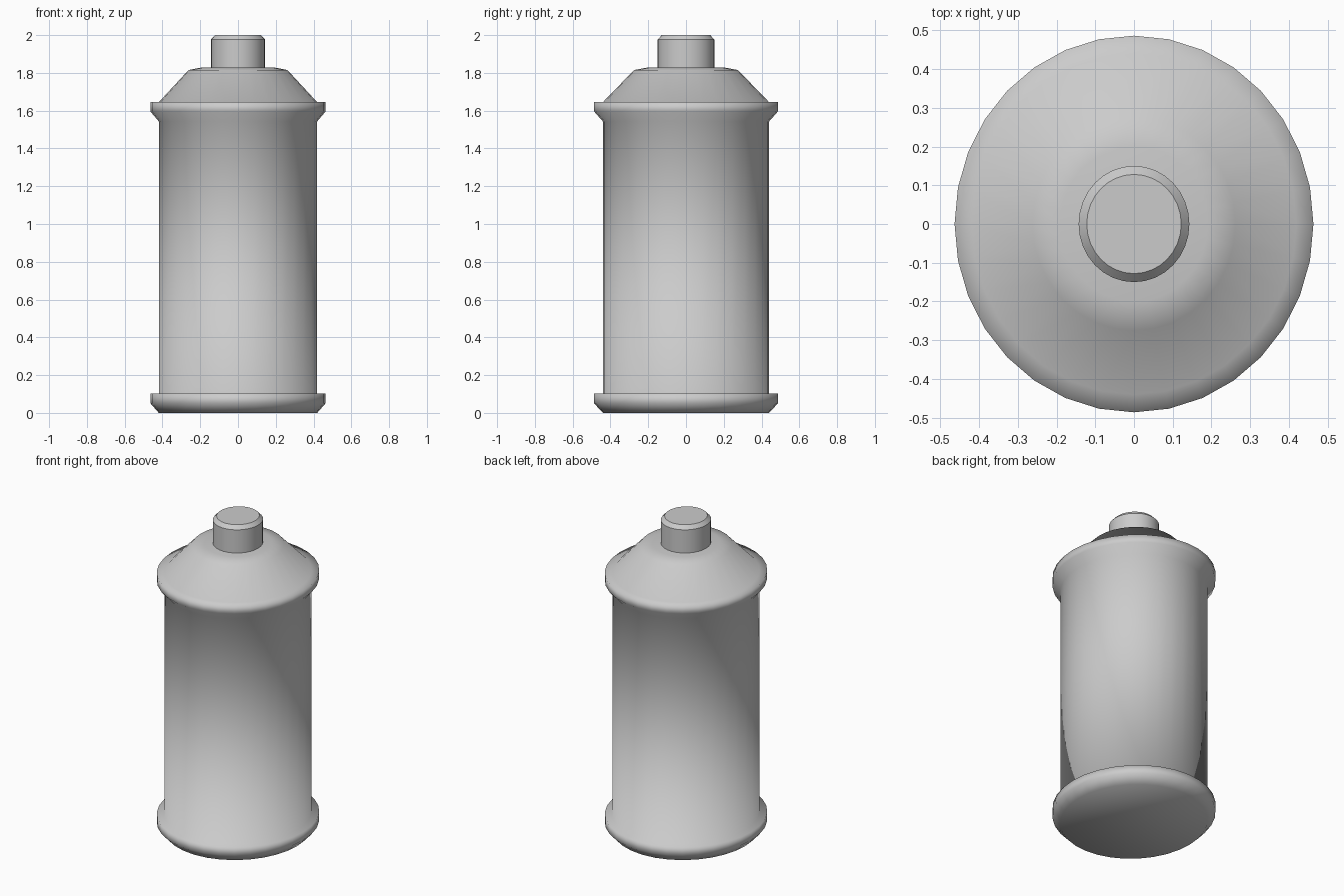
import bpy
import bmesh
import math

if "Cube" in bpy.data.objects:
    bpy.data.objects.remove(bpy.data.objects["Cube"])

SIDES = 32
X_SCALE = 0.953  # the can is slightly narrower in x than in y


def lathe(name, profile):
    """Turn a (radius, z) profile into a closed, slightly oval solid."""
    bm = bmesh.new()
    rings = []
    for r, z in profile:
        angles = [2 * math.pi * i / SIDES for i in range(SIDES)]
        rings.append([bm.verts.new((X_SCALE * r * math.cos(a), r * math.sin(a), z))
                      for a in angles])
    for low, high in zip(rings, rings[1:]):
        for i in range(SIDES):
            j = (i + 1) % SIDES
            bm.faces.new((low[i], low[j], high[j], high[i]))
    bm.faces.new(rings[0][::-1])
    bm.faces.new(rings[-1])
    for f in bm.faces:
        f.smooth = True
    mesh = bpy.data.meshes.new(name)
    bm.to_mesh(mesh)
    bm.free()
    obj = bpy.data.objects.new(name, mesh)
    bpy.context.collection.objects.link(obj)
    return obj


# Can: bottom rim, straight wall, top rim, sloped shoulder
lathe("can_body", [
    (0.44, 0.0), (0.486, 0.05), (0.486, 0.103), (0.44, 0.103),
    (0.44, 1.543), (0.486, 1.595), (0.486, 1.645), (0.44, 1.645),
    (0.275, 1.815), (0.20, 1.829),
])

# Nozzle cap with a bevelled top and crisp edges
cap = lathe("nozzle_cap", [(0.15, 1.82), (0.15, 1.977), (0.128, 2.0)])
bpy.ops.object.select_all(action='DESELECT')
cap.select_set(True)
bpy.context.view_layer.objects.active = cap
bpy.ops.object.shade_smooth_by_angle(angle=math.radians(30))
